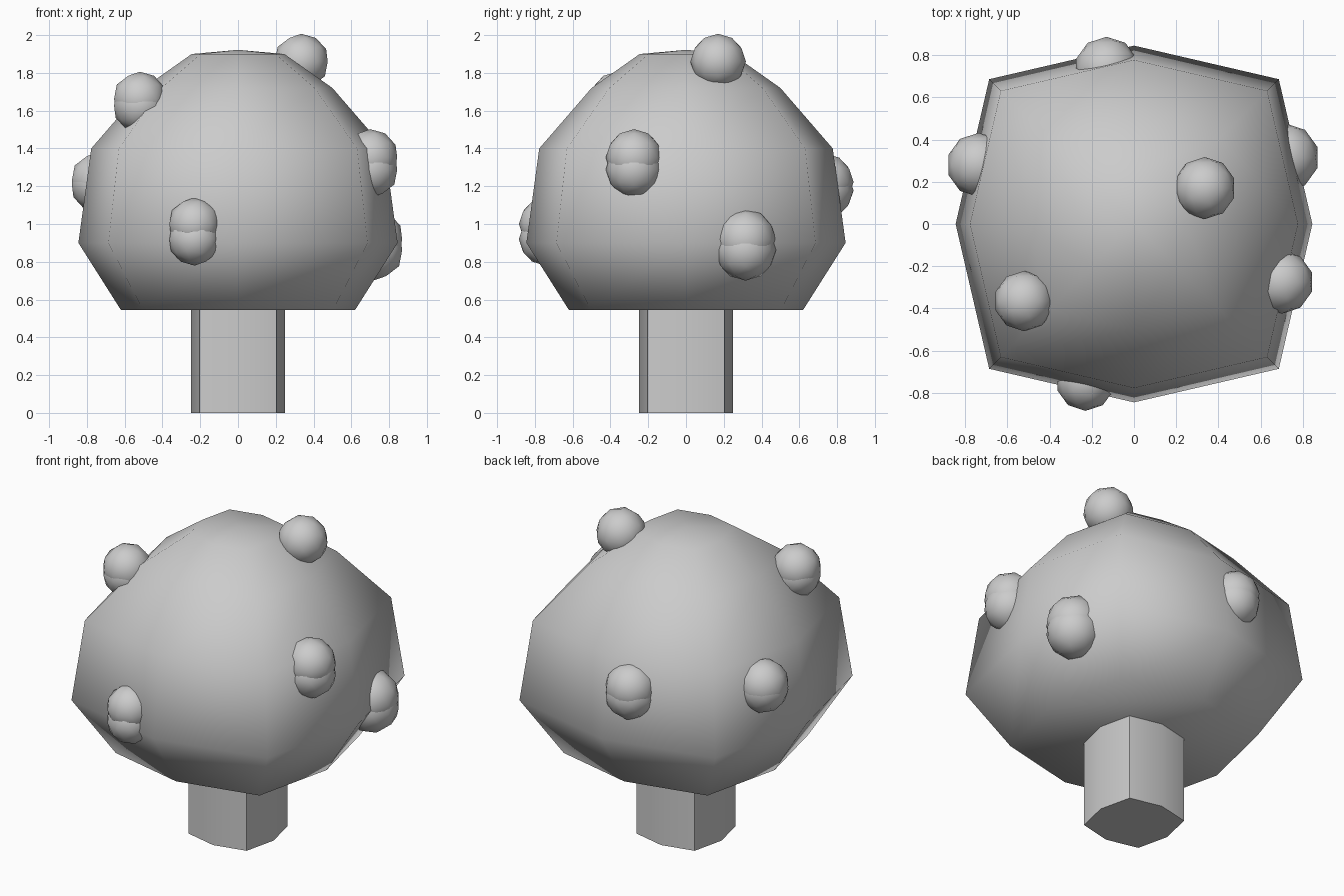
import bpy, bmesh, math
from mathutils import Matrix, Vector

cube = bpy.data.objects.get("Cube")
if cube:
    bpy.data.objects.remove(cube, do_unlink=True)

grey = bpy.data.materials.new("plain_grey")
grey.use_nodes = True
GREY = (0.6, 0.6, 0.6, 1)
grey.diffuse_color = GREY
grey.node_tree.nodes["Principled BSDF"].inputs["Base Color"].default_value = GREY

SIDES = 8
CORNER = 1.148   # diagonal radius relative to the axis radius


def finish(name, bm, smooth_angle):
    bmesh.ops.recalc_face_normals(bm, faces=bm.faces[:])
    mesh = bpy.data.meshes.new(name)
    bm.to_mesh(mesh)
    bm.free()
    mesh.materials.append(grey)
    obj = bpy.data.objects.new(name, mesh)
    bpy.context.collection.objects.link(obj)
    bpy.ops.object.select_all(action="DESELECT")
    obj.select_set(True)
    bpy.context.view_layer.objects.active = obj
    bpy.ops.object.shade_smooth_by_angle(angle=math.radians(smooth_angle))
    return obj


def ring(bm, radius, z):
    verts = []
    for i in range(SIDES):
        a = math.tau * i / SIDES
        r = radius * (CORNER if i % 2 else 1)
        verts.append(bm.verts.new((r * math.cos(a), r * math.sin(a), z)))
    return verts


def squared_lathe(name, profile, smooth_angle, peak=None):
    """Stack eight-sided rings with pushed-out corners; close both ends."""
    bm = bmesh.new()
    rings = [ring(bm, r, z) for r, z in profile]
    for low, high in zip(rings, rings[1:]):
        for i in range(SIDES):
            j = (i + 1) % SIDES
            bm.faces.new((low[i], low[j], high[j], high[i]))
    bm.faces.new(rings[0][::-1])
    if peak:
        tip = bm.verts.new((0, 0, peak))
        for i in range(SIDES):
            bm.faces.new((rings[-1][i], rings[-1][(i + 1) % SIDES], tip))
    else:
        bm.faces.new(rings[-1])
    return finish(name, bm, smooth_angle)


# Trunk and crown
squared_lathe("trunk", [(0.25, 0), (0.25, 0.6)], 60)
squared_lathe("crown", [(0.62, 0.545), (0.845, 0.9), (0.777, 1.4),
                        (0.5, 1.72), (0.245, 1.9)], 180, peak=1.922)

# Fruit: each is a pair of overlapping balls, one slightly above the other
FRUITS = {
    "front_fruit": ((-0.23, -0.745, 0.96), 0.14, 0.04),
    "upper_right_fruit": ((-0.52, -0.365, 1.645), 0.143, 0.018),
    "top_fruit": ((0.335, 0.17, 1.86), 0.147, 0.0),
    "left_upper_fruit": ((0.70, -0.275, 1.32), 0.15, 0.032),
    "left_lower_fruit": ((0.715, 0.315, 0.89), 0.162, 0.028),
    "right_fruit": ((-0.735, 0.28, 1.22), 0.152, 0.01),
    "back_fruit": ((-0.13, 0.735, 1.2), 0.152, 0.022),
}
for name, (centre, radius, offset) in FRUITS.items():
    bm = bmesh.new()
    for side in ((1, -1) if offset else (1,)):
        spot = Vector(centre) + Vector((0, 0, side * offset))
        bmesh.ops.create_icosphere(bm, subdivisions=2, radius=radius,
                                   matrix=Matrix.Translation(spot))
    finish(name, bm, 60)
